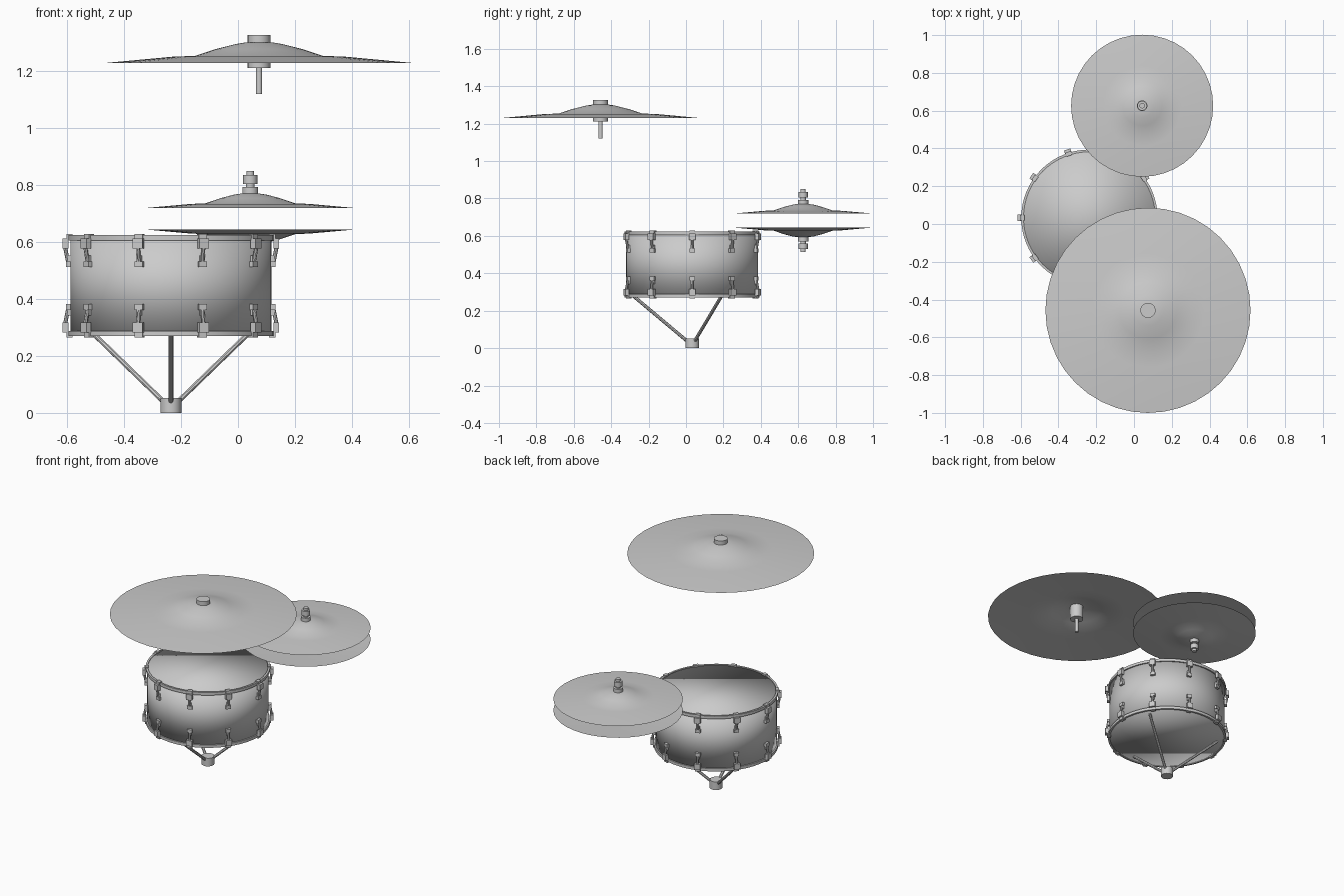
import bpy, bmesh, math
from mathutils import Matrix, Vector

if "Cube" in bpy.data.objects:
    bpy.data.objects.remove(bpy.data.objects["Cube"])

DRUM = Vector((-0.236, 0.033, 0))
MID = 0.447            # drum mid height


def finish(bm, name, loc=(0, 0, 0), angle=35):
    bmesh.ops.recalc_face_normals(bm, faces=bm.faces)
    me = bpy.data.meshes.new(name)
    bm.to_mesh(me)
    bm.free()
    ob = bpy.data.objects.new(name, me)
    ob.location = loc
    bpy.context.collection.objects.link(ob)
    bpy.ops.object.select_all(action='DESELECT')
    ob.select_set(True)
    bpy.context.view_layer.objects.active = ob
    bpy.ops.object.shade_smooth_by_angle(angle=math.radians(angle))
    return ob


def lathe(name, profile, loc, n=32, closed=False, angle=35):
    """Spin (radius, z) points; open profiles get flat caps at both ends."""
    bm = bmesh.new()
    rings = [[bm.verts.new((r * math.cos(2 * math.pi * i / n),
                            r * math.sin(2 * math.pi * i / n), z)) for i in range(n)]
             for r, z in profile]
    pairs = list(zip(rings, rings[1:]))
    if closed:
        pairs.append((rings[-1], rings[0]))
    else:
        bm.faces.new(rings[0])
        bm.faces.new(rings[-1])
    for a, b in pairs:
        for i in range(n):
            j = (i + 1) % n
            bm.faces.new((a[i], a[j], b[j], b[i]))
    return finish(bm, name, loc, angle)


def box(bm, r0, r1, w, z0, z1):
    m = Matrix.Translation(((r0 + r1) / 2, 0, (z0 + z1) / 2)) @ Matrix.Diagonal((r1 - r0, w, z1 - z0, 1))
    bmesh.ops.create_cube(bm, size=1, matrix=m)


def rod(bm, a, b, r, n=8):
    a, b = Vector(a), Vector(b)
    m = Matrix.Translation((a + b) / 2) @ (b - a).to_track_quat('Z', 'Y').to_matrix().to_4x4()
    bmesh.ops.create_cone(bm, cap_ends=True, segments=n, radius1=r, radius2=r,
                          depth=(b - a).length, matrix=m)


# drum shell with both heads
shell = lathe("drum_shell", [(0.353, 0.274), (0.353, 0.62)], DRUM, 64, angle=180)

# hoops
for name, z0, z1 in (("top_hoop", 0.606, 0.624), ("bottom_hoop", 0.270, 0.288)):
    lathe(name, [(0.349, z0), (0.361, z0), (0.361, z1), (0.349, z1)], DRUM, 64, True)

# ten lugs with claws and tension rods, top and bottom
bm = bmesh.new()
for side in (1, -1):
    for k in range(10):
        t = bmesh.new()
        box(t, 0.345, 0.367, 0.030, 0.606, 0.629)      # claw over hoop
        box(t, 0.360, 0.380, 0.036, 0.577, 0.612)      # claw front
        rod(t, (0.372, 0, 0.585), (0.361, 0, 0.53), 0.007)
        box(t, 0.350, 0.368, 0.030, 0.512, 0.532)      # lug base
        box(t, 0.350, 0.362, 0.018, 0.53, 0.552)       # lug neck
        m = (Matrix.Rotation(math.radians(36 * k), 4, 'Z') @ Matrix.Translation((0, 0, MID))
             @ Matrix.Diagonal((1, 1, side, 1)) @ Matrix.Translation((0, 0, -MID)))
        bmesh.ops.transform(t, matrix=m, verts=t.verts)
        tmp = bpy.data.meshes.new("tmp")
        t.to_mesh(tmp)
        t.free()
        bm.from_mesh(tmp)
        bpy.data.meshes.remove(tmp)
finish(bm, "tension_lugs", DRUM)

# stand hub and three legs
lathe("stand_hub", [(0.037, 0), (0.037, 0.052)], DRUM, 24)
bm = bmesh.new()
for deg in (30, 150, 270):
    c, s = math.cos(math.radians(deg)), math.sin(math.radians(deg))
    rod(bm, (0.03 * c, 0.03 * s, 0.04), (0.315 * c, 0.315 * s, 0.279), 0.009)
finish(bm, "stand_legs", DRUM)


def cymbal(name, profile, loc, flip=1, thick=0.004):
    """Thin sheet: outer profile plus the same line offset beneath, meeting at the rim."""
    under = [(r, z - thick) for r, z in profile[:-1]]
    pts = profile + under[::-1]
    return lathe(name, [(r, z * flip) for r, z in pts], loc, 40, True)


# large crash cymbal
C = (0.074, -0.457, 1.229)
cymbal("crash_cymbal", [(0.008, 0.074), (0.05, 0.072), (0.08, 0.067), (0.152, 0.049), (0.225, 0.025),
                        (0.30, 0.0225), (0.543, 0.0)], C)
lathe("crash_top_felt", [(0.040, 0.066), (0.040, 0.098)], C, 24)
lathe("crash_cup", [(0.040, -0.018), (0.040, 0.068)], C, 24)
lathe("crash_rod", [(0.011, -0.109), (0.011, -0.015)], C, 16)

# hi-hat pair, mirrored about its middle
H = (0.043, 0.626, 0.682)
for name, f in (("upper", 1), ("lower", -1)):
    cymbal(name + "_hat_cymbal", [(0.008, 0.089), (0.035, 0.088), (0.06, 0.084), (0.105, 0.072),
                                  (0.158, 0.054), (0.21, 0.052), (0.376, 0.037)], H, f)
    lathe(name + "_hat_fitting",
          [(r, z * f) for r, z in ((0.028, 0.08), (0.028, 0.111), (0.015, 0.111), (0.015, 0.122),
                                   (0.025, 0.122), (0.025, 0.153), (0.014, 0.153), (0.014, 0.168))],
          H, 20)
